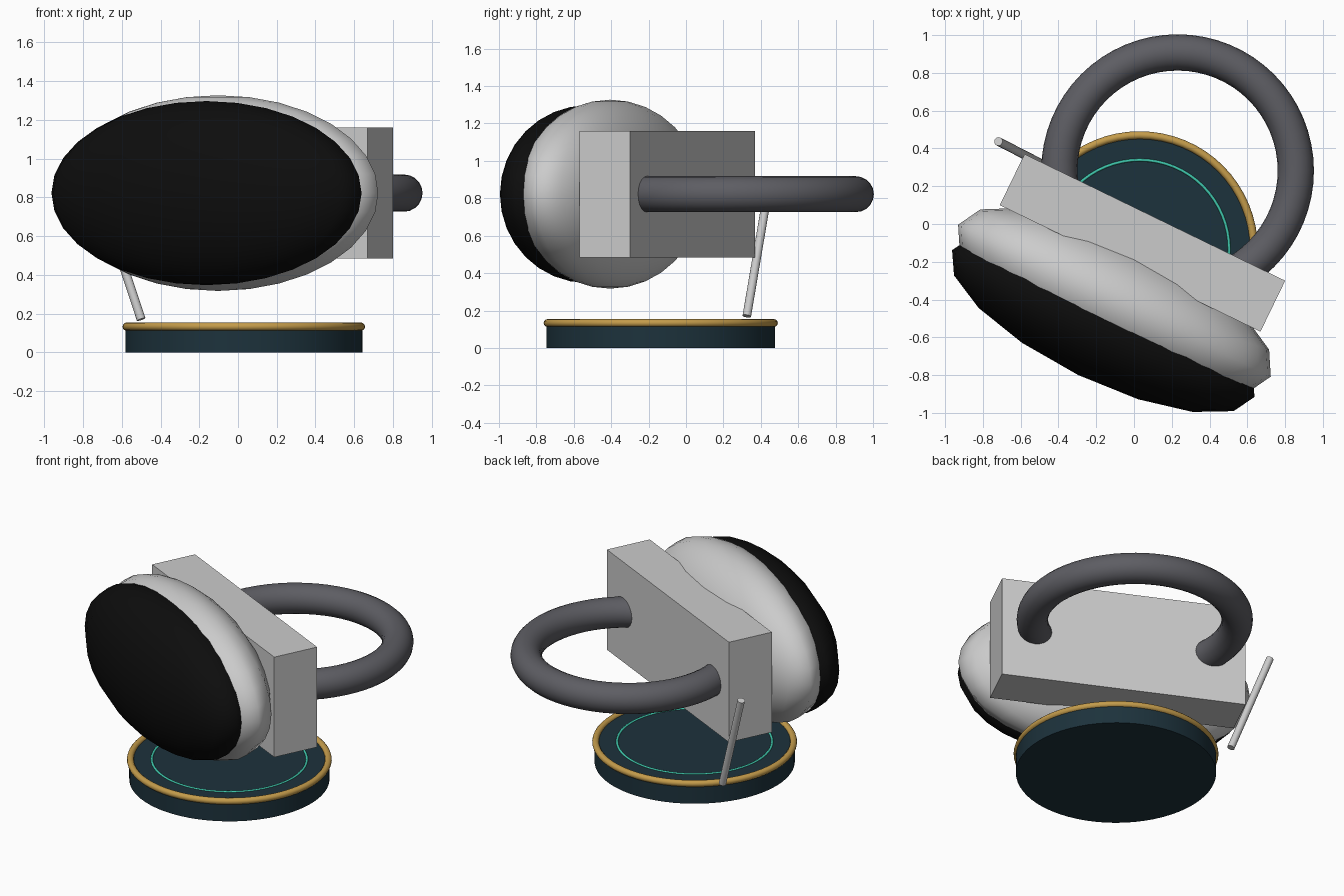
import bpy
from math import radians
from mathutils import Vector, Matrix

if "Cube" in bpy.data.objects:
    bpy.data.objects.remove(bpy.data.objects["Cube"])

YAW = radians(-25.9)
HUB = Vector((0.045, -0.10, 0.822))      # centre of the box
BASE = Vector((0.03, -0.135, 0))         # centre of the base


def finish(name, color=None, angle=35):
    ob = bpy.context.object
    ob.name = name
    if angle:
        bpy.ops.object.shade_smooth_by_angle(angle=radians(angle))
    if color:
        mat = bpy.data.materials.new(name)
        mat.diffuse_color = (*color, 1)
        mat.use_nodes = True
        mat.node_tree.nodes["Principled BSDF"].inputs["Base Color"].default_value = mat.diffuse_color
        ob.data.materials.append(mat)
    return ob


def on_hub(back):
    """Point on the turned head's axis, measured backwards from the box centre."""
    return HUB + Matrix.Rotation(YAW, 3, 'Z') @ Vector((0, back, 0))


def torus(name, loc, major, minor, color, seg=64, ring=16):
    bpy.ops.mesh.primitive_torus_add(location=loc, major_radius=major, minor_radius=minor,
                                     major_segments=seg, minor_segments=ring)
    return finish(name, color, 60)


def cushion(name, back, radii, color):
    bpy.ops.mesh.primitive_uv_sphere_add(segments=16, ring_count=16, radius=1,
                                         location=on_hub(back), rotation=(0, 0, YAW))
    ob = finish(name, color, 0)
    ob.scale = radii
    bpy.ops.object.shade_smooth()
    return ob


def rod(name, a, b, radius, color, sides=16):
    a, b = Vector(a), Vector(b)
    bpy.ops.mesh.primitive_cylinder_add(vertices=sides, radius=radius, depth=(b - a).length,
                                        location=(a + b) / 2)
    bpy.context.object.rotation_euler = (b - a).to_track_quat('Z', 'Y').to_euler()
    return finish(name, color)


# Display base with gold rim and inlaid ring
rod("base_disc", BASE, BASE + Vector((0, 0, 0.135)), 0.612, (0.012, 0.032, 0.045), 64)
torus("base_rim", BASE + Vector((0, 0, 0.133)), 0.605, 0.021, (0.55, 0.33, 0.07), 64, 12)
torus("base_inlay", BASE + Vector((0, 0, 0.134)), 0.474, 0.008, (0.05, 0.58, 0.42), 64, 8)

# Head: box body, pale shell and black face
bpy.ops.mesh.primitive_cube_add(size=1, location=HUB, rotation=(0, 0, YAW))
bpy.context.object.scale = (1.534, 0.30, 0.675)
finish("body_box", angle=0)
cushion("pale_shell", -0.34, (0.92, 0.325, 0.505), (0.60, 0.60, 0.63))
cushion("black_face", -0.475, (0.89, 0.303, 0.475), (0.004, 0.004, 0.004))

# Rear ring handle and thin leaning rod
torus("ring_handle", on_hub(0.425), 0.626, 0.096, (0.11, 0.11, 0.125), 64, 20)
rod("thin_rod", (-0.50, 0.325, 0.17), (-0.718, 0.437, 0.83), 0.023, (0.60, 0.60, 0.63))
